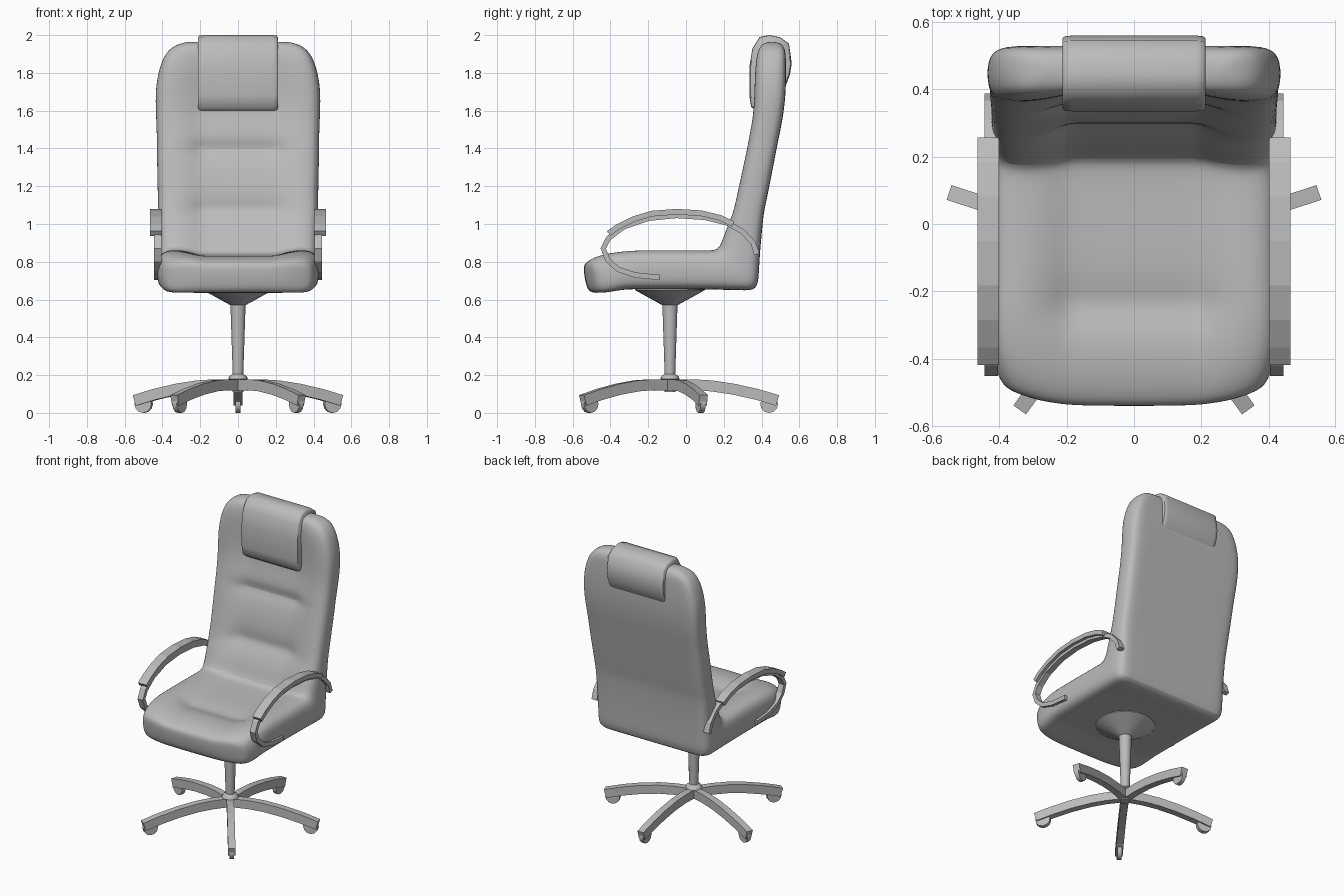
import bpy
import bmesh
import math
from mathutils import Matrix, Vector

if "Cube" in bpy.data.objects:
    bpy.data.objects.remove(bpy.data.objects["Cube"])

grey = bpy.data.materials.new("plain_grey")
grey.use_nodes = True
tone = (0.5, 0.5, 0.5, 1)
grey.diffuse_color = tone
grey.node_tree.nodes["Principled BSDF"].inputs["Base Color"].default_value = tone

AXIS_Y = -0.085  # pedestal axis


def finish(name, bm, smooth=None, subdiv=0):
    bmesh.ops.recalc_face_normals(bm, faces=bm.faces[:])
    mesh = bpy.data.meshes.new(name)
    bm.to_mesh(mesh)
    bm.free()
    mesh.materials.append(grey)
    ob = bpy.data.objects.new(name, mesh)
    bpy.context.collection.objects.link(ob)
    if subdiv:
        ob.modifiers.new("soften", "SUBSURF").levels = subdiv
        ob.modifiers["soften"].render_levels = subdiv
    if smooth:
        bpy.ops.object.select_all(action="DESELECT")
        ob.select_set(True)
        bpy.context.view_layer.objects.active = ob
        bpy.ops.object.shade_smooth_by_angle(angle=math.radians(smooth))
    return ob


def bridge(bm, a, b):
    n = len(a)
    for i in range(n):
        bm.faces.new((a[i], a[(i + 1) % n], b[(i + 1) % n], b[i]))


def ribbon(name, path, x0, x1, thick, matrix=Matrix()):
    """Flat band following a (y, z) path, spanning x0 to x1."""
    bm = bmesh.new()
    pts = [Vector(p) for p in path]
    rings = []
    for i, p in enumerate(pts):
        t = (pts[min(i + 1, len(pts) - 1)] - pts[max(i - 1, 0)]).normalized()
        n = Vector((-t.y, t.x)) * thick / 2
        rings.append([bm.verts.new((x, *q)) for x, q in
                      ((x0, p + n), (x1, p + n), (x1, p - n), (x0, p - n))])
    for a, b in zip(rings, rings[1:]):
        bridge(bm, a, b)
    bm.faces.new(rings[0])
    bm.faces.new(rings[-1])
    bm.transform(matrix)
    return finish(name, bm)


# Upholstered seat and back: front edge, rear edge, half width, centre dip
stations = [
    ((-.545, .77), (-.53, .67), .37, 0),
    ((-.535, .81), (-.505, .63), .40, .01),
    ((-.45, .845), (-.42, .64), .425, .015),
    ((-.32, .86), (-.32, .655), .43, .025),
    ((-.24, .865), (-.24, .655), .43, .065),
    ((-.17, .865), (-.17, .655), .43, .04),
    ((.0, .865), (.05, .655), .43, .035),
    ((.13, .862), (.30, .65), .43, .035),
    ((.175, .87), (.385, .645), .43, .035),
    ((.20, .95), (.385, .78), .425, .03),
    ((.235, 1.03), (.405, 1.0), .425, .03),
    ((.25, 1.08), (.415, 1.08), .425, .06),
    ((.265, 1.14), (.43, 1.14), .425, .025),
    ((.31, 1.35), (.47, 1.35), .43, .025),
    ((.32, 1.4), (.48, 1.4), .43, .06),
    ((.33, 1.45), (.49, 1.45), .43, .02),
    ((.355, 1.58), (.517, 1.58), .435, .035),
    ((.36, 1.72), (.53, 1.72), .44, .03),
    ((.365, 1.86), (.53, 1.86), .41, .02),
    ((.385, 1.94), (.525, 1.94), .36, .01),
    ((.42, 1.965), (.49, 1.965), .27, 0),
]
# Across the width: fraction of half width, dip share, front and rear inset
half = [(0, 1, 0, 0), (.3, 1, 0, 0), (.46, 1, 0, 0), (.56, .5, 0, 0),
        (.74, 0, 0, 0), (.93, 0, .04, .01), (1, 0, .28, .2)]
across = [(-u, *rest) for u, *rest in half[:0:-1]] + half
bm = bmesh.new()
rings = []
for k, (front, rear, width, dip) in enumerate(stations):
    f, r = Vector(front), Vector(rear)
    depth = r - f
    fore, aft = [], []
    for u, share, fi, ri in across:
        a = f + depth * fi + depth.normalized() * dip * share
        b = r - depth * ri
        # rounded plan at the seat's front edge
        sweep = .05 * u ** 4 if k < 3 else 0
        fore.append(bm.verts.new((u * width, a.x + sweep, a.y)))
        aft.append(bm.verts.new((u * width, b.x + sweep, b.y)))
    rings.append(fore + aft[::-1])
for a, b in zip(rings, rings[1:]):
    bridge(bm, a, b)
for ring in (rings[0], rings[-1]):
    n = len(ring)
    for i in range(n // 2 - 1):
        bm.faces.new((ring[i], ring[i + 1], ring[n - 2 - i], ring[n - 1 - i]))
finish("seat_and_back", bm, 60, 2)

# Headrest pillow wrapped over the top of the back
profile = [(.37, 1.6), (.345, 1.62), (.335, 1.68), (.335, 1.83), (.352, 1.93),
           (.39, 1.99), (.44, 2.0), (.50, 1.988), (.545, 1.955), (.56, 1.85),
           (.55, 1.79), (.52, 1.71), (.45, 1.66)]
centre = Vector((.445, 1.81))
bm = bmesh.new()
rings = []
for x, s in ((-.212, .94), (-.205, .985), (-.185, 1),
             (.185, 1), (.205, .985), (.212, .94)):
    rings.append([bm.verts.new((x, *(centre + (Vector(p) - centre) * s))) for p in profile])
for a, b in zip(rings, rings[1:]):
    bridge(bm, a, b)
bm.faces.new(rings[0])
bm.faces.new(rings[-1])
finish("headrest", bm, 50)

# Armrests: a thin looped support with a wide pad on top
loop = [(.375, .84), (.355, .90), (.30, .96), (.22, 1.005), (.10, 1.035),
        (-.05, 1.045), (-.2, 1.03), (-.33, .985), (-.41, .925), (-.438, .87),
        (-.415, .81), (-.36, .76), (-.27, .73), (-.14, .717)]
pad = [(.25, 1.0), (.18, 1.033), (.08, 1.057), (-.05, 1.065), (-.18, 1.055),
       (-.28, 1.025), (-.36, .985), (-.41, .95)]
for side, s in (("left", 1), ("right", -1)):
    ribbon(side + "_arm_support", loop, s * .405, s * .445, .028)
    ribbon(side + "_arm_pad", pad, s * .402, s * .465, .03)

# Pedestal: hub, tapered column and flared seat mount
bm = bmesh.new()
rings = []
for radius, z in ((.03, .11), (.03, .17), (.052, .18), (.045, .195), (.028, .205),
                  (.04, .57), (.185, .65), (.185, .665)):
    rings.append([bm.verts.new((radius * math.cos(a), AXIS_Y + radius * math.sin(a), z))
                  for a in (math.tau * i / 20 for i in range(20))])
for a, b in zip(rings, rings[1:]):
    bridge(bm, a, b)
bm.faces.new(rings[0])
bm.faces.new(rings[-1])
finish("pedestal", bm, 35)

# Five arched legs with casters
arch = [(0, .147), (.12, .149), (.22, .143), (.34, .125), (.46, .098), (.57, .066)]
for i in range(5):
    place = Matrix.Translation((0, AXIS_Y, 0)) @ Matrix.Rotation(math.tau * i / 5, 4, "Z")
    ribbon(f"leg_{i + 1}", arch, -.023, .023, .058, place)
    bm = bmesh.new()
    bmesh.ops.create_cone(bm, cap_ends=True, segments=12, radius1=.047, radius2=.047, depth=.028)
    bm.transform(place @ Matrix.Translation((0, .525, .047)) @ Matrix.Rotation(math.pi / 2, 4, "Y"))
    finish(f"caster_{i + 1}", bm, 35)
